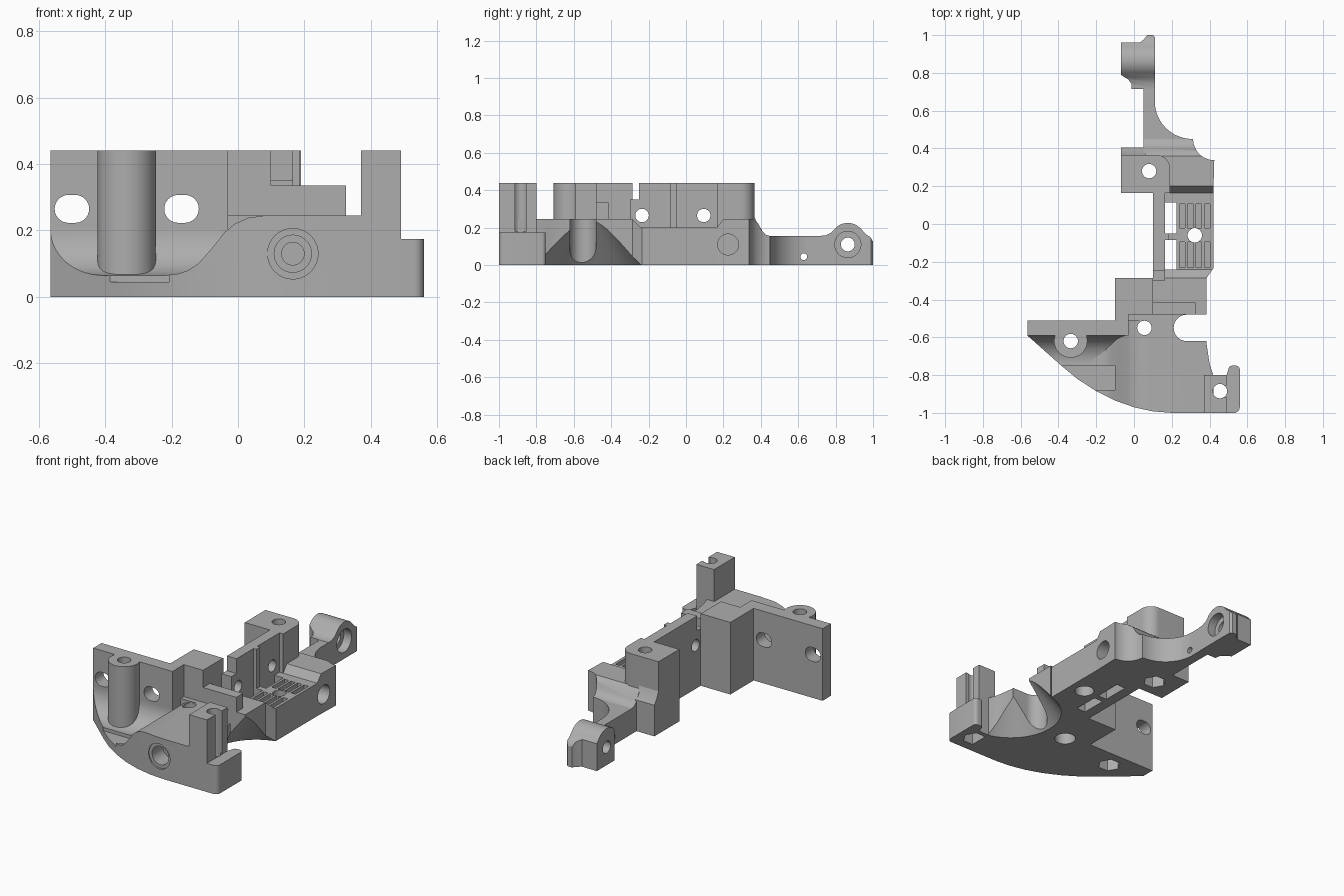
import bpy, bmesh, math
from mathutils import Vector

if "Cube" in bpy.data.objects:
    bpy.data.objects.remove(bpy.data.objects["Cube"], do_unlink=True)

GREY = (0.42, 0.42, 0.42, 1)
mat = bpy.data.materials.new("matte grey")
mat.use_nodes = True
mat.diffuse_color = GREY
mat.node_tree.nodes["Principled BSDF"].inputs["Base Color"].default_value = GREY


def prism(name, axis, pts, a, b):
    """Extrude a 2D profile along an axis from a to b."""
    place = {"x": lambda p, d: (d, p[0], p[1]),
             "y": lambda p, d: (p[0], d, p[1]),
             "z": lambda p, d: (p[0], p[1], d)}[axis]
    bm = bmesh.new()
    face = bm.faces.new([bm.verts.new(place(p, a)) for p in pts])
    ext = bmesh.ops.extrude_face_region(bm, geom=[face])
    moved = [v for v in ext["geom"] if isinstance(v, bmesh.types.BMVert)]
    bmesh.ops.translate(bm, verts=moved, vec=Vector(place((0, 0), b - a)))
    bmesh.ops.recalc_face_normals(bm, faces=bm.faces)
    mesh = bpy.data.meshes.new(name)
    bm.to_mesh(mesh)
    bm.free()
    obj = bpy.data.objects.new(name, mesh)
    bpy.context.collection.objects.link(obj)
    mesh.materials.append(mat)
    return obj


def box(name, x0, x1, y0, y1, z0, z1):
    return prism(name, "z", [(x0, y0), (x1, y0), (x1, y1), (x0, y1)], z0, z1)


def arc(cx, cy, r, a0, a1, n=16):
    angles = [math.radians(a0 + (a1 - a0) * i / n) for i in range(n + 1)]
    return [(cx + r * math.cos(t), cy + r * math.sin(t)) for t in angles]


def ring(cx, cy, r, n=40):
    return arc(cx, cy, r, 0, 360, n)[:-1]


def rod(axis, u, v, r, a, b, n=40):
    return prism("cutter", axis, ring(u, v, r, n), a, b)


def cone(cx, cy, r0, r1, z0, z1, n=96):
    obj = rod("z", cx, cy, r0, z0, z1, n)
    for v in obj.data.vertices:
        if abs(v.co.z - z1) < 1e-5:
            v.co.x = cx + (v.co.x - cx) * r1 / r0
            v.co.y = cy + (v.co.y - cy) * r1 / r0
    return obj


def combine(obj, op, *tools):
    """Apply booleans, then discard the helper solids."""
    for t in tools:
        mod = obj.modifiers.new("cut", "BOOLEAN")
        mod.operation, mod.solver, mod.object = op, "EXACT", t
    deps = bpy.context.evaluated_depsgraph_get()
    mesh = bpy.data.meshes.new_from_object(obj.evaluated_get(deps))
    obj.modifiers.clear()
    obj.data = mesh
    for t in tools:
        bpy.data.objects.remove(t, do_unlink=True)
    return obj


def cut(obj, *tools):
    return combine(obj, "DIFFERENCE", *tools)


def keep(obj, *tools):
    return combine(obj, "INTERSECT", *tools)


def screw(x, y, nut=0.065, depth=0.09, sides=6):
    """Vertical screw hole with a nut pocket underneath."""
    return (rod("z", x, y, 0.038, -0.1, 0.6),
            rod("z", x, y, nut, -0.1, depth, sides))


def wheel_recess():
    return cone(0.488, -0.52, 0.30, 0.092, -0.012, 0.255)


# Front body: curved plan with a swooping top
front_curve = [(-0.565, -0.59), (-0.45, -0.692), (-0.385, -0.75), (-0.3, -0.82),
               (-0.2, -0.885), (-0.1, -0.935), (0, -0.97), (0.1, -0.992), (0.2, -1)]
plan = front_curve + [(0.42, -1), (0.42, -0.8), (0.4, -0.74), (0.385, -0.64),
                      (0.385, -0.285), (-0.1, -0.285), (-0.1, -0.51), (-0.565, -0.51)]
hill = [(-0.6, 0), (-0.6, 0.065), (-0.22, 0.065), (-0.18, 0.07), (-0.15, 0.08),
        (-0.12, 0.1), (-0.08, 0.145), (-0.04, 0.195), (-0.01, 0.22), (0.03, 0.238),
        (0.08, 0.245), (0.6, 0.245), (0.6, 0)]
body = keep(prism("front_body", "z", plan, 0, 0.4),
            prism("cutter", "y", hill, -1.1, 0))
slot = [(0.5, -0.48)] + arc(0.28, -0.55, 0.07, 90, 270) + [(0.5, -0.62)]
cut(body, wheel_recess(), prism("cutter", "z", slot, -0.1, 0.5),
    box("cutter", -0.5, -0.1, -0.88, -0.75, 0.045, 0.5),
    rod("y", 0.165, 0.13, 0.076, -1.1, -0.985),
    rod("y", 0.165, 0.13, 0.056, -1.1, -0.88),
    rod("y", 0.165, 0.13, 0.034, -1.1, -0.8),
    *screw(0.055, -0.55, 0.06, 0.07, 32), *screw(-0.335, -0.62))

# Wing wall, its fillet and the screw boss
wall = box("wing_wall", -0.565, -0.03, -0.59, -0.51, 0, 0.44)
for x in (-0.5, -0.17):
    oval = arc(x + 0.01, 0.265, 0.042, -90, 90) + arc(x - 0.01, 0.265, 0.042, 90, 270)
    cut(wall, prism("cutter", "y", oval, -0.7, -0.4))
cut(wall, *screw(-0.335, -0.62))
fillet = keep(prism("wing_fillet", "x",
                    [(-0.57, 0.05)] + arc(-0.73, 0.205, 0.14, -90, 0) + [(-0.57, 0.205)],
                    -0.6, -0.05),
              prism("cutter", "z", plan, 0, 0.4))
cut(fillet, *screw(-0.335, -0.62))
boss = prism("wing_boss", "z", ring(-0.335, -0.62, 0.088, 48), 0.06, 0.44)
cut(boss, *screw(-0.335, -0.62))

# Tall centre block and stepped ledge
box("centre_block", -0.1, 0.1, -0.51, -0.285, 0, 0.44)
cut(bpy.data.objects["centre_block"], box("cutter", -0.03, 0.2, -0.6, -0.48, 0.245, 0.5),
    *screw(0.055, -0.55, 0.06, 0.07, 32))
box("ledge", 0.1, 0.325, -0.48, -0.415, 0.24, 0.335)

# Front corner post with side slot and low rounded foot
post = box("corner_post", 0.37, 0.49, -1, -0.8, 0, 0.44)
cut(post, box("cutter", 0.455, 0.6, -0.915, -0.855, 0.18, 0.5), *screw(0.455, -0.885))
foot_plan = [(0.4, -1)] + arc(0.53, -0.97, 0.03, -90, 0, 8) + arc(0.54, -0.77, 0.02, 0, 90, 6) \
    + arc(0.52, -0.77, 0.02, 90, 180, 6) + [(0.49, -0.8), (0.4, -0.8)]
foot = prism("corner_foot", "z", foot_plan, 0, 0.175)
cut(foot, *screw(0.455, -0.885))

# Upright side wall with screw holes and a rib
side = prism("side_wall", "x", [(-0.3, 0), (-0.3, 0.35), (-0.25, 0.35), (-0.25, 0.44),
                                (0.17, 0.44), (0.17, 0)], 0.1, 0.165)
cut(side, *[rod("x", y, 0.265, 0.036, 0, 0.3) for y in (-0.235, 0.095)])
box("wall_rib", 0.16, 0.185, -0.085, -0.05, 0.1, 0.44)

# Grooved floor with two windows
floor = keep(prism("grooved_floor", "z", [(0.1, -0.285), (0.385, -0.285), (0.42, -0.235),
                                          (0.42, 0.165), (0.1, 0.165)], 0, 0.3),
             prism("cutter", "x", [(-0.3, 0), (-0.3, 0.245), (-0.285, 0.245), (-0.24, 0.2),
                                   (0.2, 0.2), (0.2, 0)], 0, 0.5))
cut(floor, wheel_recess(), box("cutter", 0.165, 0.225, -0.24, -0.085, -0.1, 0.3),
    box("cutter", 0.165, 0.225, -0.05, 0.115, -0.1, 0.3),
    *screw(0.322, -0.06, 0.055, 0.07, 32))
for i in range(4):
    x = 0.24 + i * 0.044
    cut(floor, box("cutter", x, x + 0.03, -0.23, -0.095, 0.175, 0.3),
        box("cutter", x, x + 0.03, -0.02, 0.105, 0.175, 0.3))

# Rear body with sloped top, scooped corner and side bore
scoop = arc(0.425, 0.45, 0.112, 270, 180)
rear = keep(prism("rear_body", "z", [(0.05, 0.165), (0.42, 0.165)] + scoop + [(0.05, 0.45)], 0, 0.4),
            prism("cutter", "x", [(0.1, 0), (0.1, 0.2), (0.165, 0.2), (0.2, 0.245), (0.36, 0.245),
                                  (0.385, 0.225), (0.405, 0.185), (0.425, 0.163), (0.45, 0.155),
                                  (0.5, 0.155), (0.5, 0)], 0, 0.6))
cut(rear, rod("x", 0.225, 0.11, 0.056, 0.25, 0.6), *screw(0.08, 0.28))

# Rear tower, rounded on one corner, with a low skirt
tower = prism("rear_tower", "z", [(-0.07, 0.165), (0.19, 0.165)] + arc(0.12, 0.295, 0.07, 0, 90)
              + [(-0.07, 0.365)], 0, 0.44)
cut(tower, *screw(0.08, 0.28))
skirt = prism("tower_skirt", "x", [(0.3, 0), (0.405, 0), (0.405, 0.19), (0.38, 0.225),
                                   (0.365, 0.26), (0.3, 0.26)], -0.07, 0.06)
cut(skirt, *screw(0.08, 0.28))

# Rear arm flaring into the body
arm = prism("rear_arm", "z", [(0.05, 0.36), (0.31, 0.36)] + arc(0.31, 0.65, 0.2, 270, 180, 24)
            + [(0.11, 0.75), (0.05, 0.75)], 0, 0.155)
cut(arm, rod("x", 0.63, 0.045, 0.018, 0, 0.2, 20))

# Rear lug with counterbored pivot hole
crown = [(0.7, 0), (0.7, 0.155), (0.745, 0.158), (0.775, 0.172)] \
    + arc(0.865, 0.13, 0.095, 130, 40, 14) + [(0.965, 0.162), (0.985, 0.15), (1, 0.125), (1, 0)]
lug = keep(prism("rear_lug", "x", crown, -0.07, 0.112),
           prism("cutter", "z", [(0.12, 0.715), (0.12, 0.98), (0.1, 1), (0.07, 1), (0.05, 0.975),
                                 (0.03, 0.96), (-0.07, 0.96), (-0.07, 0.79), (-0.03, 0.765),
                                 (-0.012, 0.74), (-0.012, 0.715)], -0.1, 0.4))
cut(lug, rod("x", 0.865, 0.11, 0.037, -0.2, 0.3), rod("x", 0.865, 0.11, 0.07, 0.06, 0.3))

# Smooth the curved faces and keep edges sharp
bpy.ops.object.select_all(action="DESELECT")
for obj in bpy.context.collection.objects:
    if obj.type == "MESH" and mat.name in obj.data.materials:
        obj.select_set(True)
        bpy.context.view_layer.objects.active = obj
bpy.ops.object.shade_smooth_by_angle(angle=math.radians(30))
